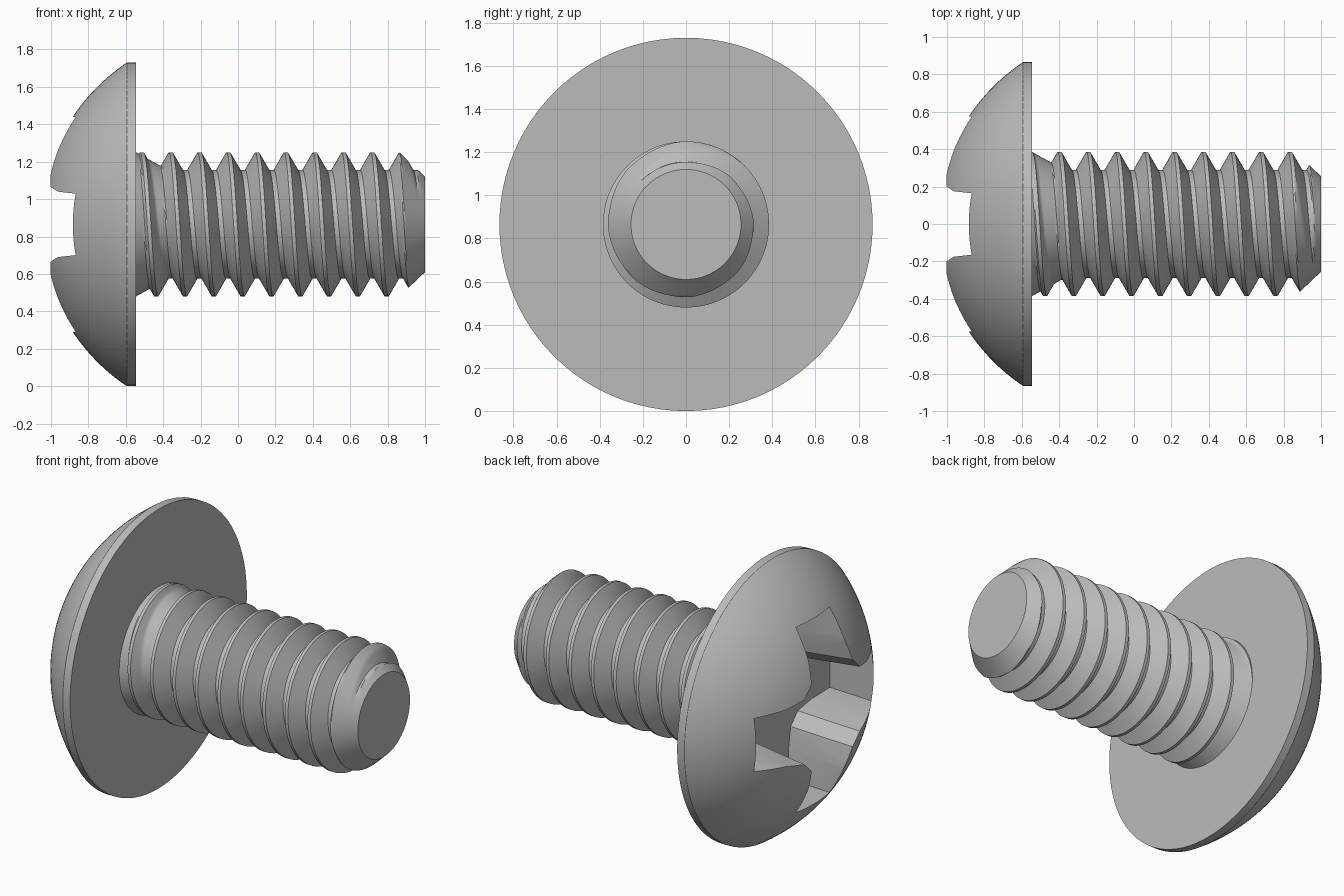
import bpy, bmesh, math
from mathutils import Vector

cube = bpy.data.objects.get("Cube")
if cube:
    bpy.data.objects.remove(cube, do_unlink=True)

AXIS_Z = 0.865          # height of the screw's axis, also the head radius
SEGS = 96
HEAD_BACK, TIP = -0.545, 1.0
PITCH, CREST, ROOT = 0.154, 0.385, 0.29

steel = bpy.data.materials.new("grey steel")
steel.use_nodes = True
steel.diffuse_color = (0.5, 0.5, 0.5, 1)
steel.node_tree.nodes["Principled BSDF"].inputs["Base Color"].default_value = (0.5, 0.5, 0.5, 1)


def finish(name, bm):
    bmesh.ops.recalc_face_normals(bm, faces=bm.faces[:])
    mesh = bpy.data.meshes.new(name)
    bm.to_mesh(mesh)
    bm.free()
    mesh.materials.append(steel)
    obj = bpy.data.objects.new(name, mesh)
    bpy.context.collection.objects.link(obj)
    return obj


def activate(obj):
    bpy.ops.object.select_all(action='DESELECT')
    obj.select_set(True)
    bpy.context.view_layer.objects.active = obj


def turned(name, profile_at):
    """Turn a profile of (x, radius) points, which may change with the turn, about the axis."""
    bm = bmesh.new()
    columns = []
    for i in range(SEGS + 1):
        a = math.tau * i / SEGS
        columns.append([bm.verts.new((x, -r * math.sin(a), AXIS_Z + r * math.cos(a)))
                        for x, r in profile_at(i / SEGS)])
    for left, right in zip(columns, columns[1:]):
        for j in range(len(left) - 1):
            bm.faces.new((left[j], right[j], right[j + 1], left[j + 1]))
    bmesh.ops.remove_doubles(bm, verts=bm.verts[:], dist=1e-5)
    return finish(name, bm)


# Domed head with a narrow cylindrical rim
def head_profile(turn):
    radius, centre = 1.04, -0.017
    edge = math.asin(AXIS_Z / radius)
    dome = [(centre - radius * math.cos(edge * k / 24), radius * math.sin(edge * k / 24))
            for k in range(25)]
    return dome + [(HEAD_BACK, AXIS_Z), (HEAD_BACK, 0)]


head = turned("head", head_profile)


# Cross recess: a slightly drafted prism with stepped inner corners
def cross_ring(bm, x):
    grow = -0.08 * (x + 1)
    half = [(0.175, 0.585), (0.178, 0.40), (0.20, 0.27)]
    quadrant = half + [(b, a) for a, b in reversed(half)]
    ring = []
    for k in range(4):
        for y, z in quadrant:
            y, z = y + grow, z + grow
            for _ in range(k):
                y, z = z, -y
            ring.append(bm.verts.new((x, y, AXIS_Z + z)))
    return ring


bm = bmesh.new()
outer, inner = cross_ring(bm, -1.1), cross_ring(bm, -0.6)
bm.faces.new(outer)
bm.faces.new(inner[::-1])
for k in range(len(outer)):
    n = (k + 1) % len(outer)
    bm.faces.new((outer[k], inner[k], inner[n], outer[n]))
cutter = finish("recess_cutter", bm)
cutter.hide_render = True

cut = head.modifiers.new("recess", 'BOOLEAN')
cut.operation = 'DIFFERENCE'
cut.solver = 'EXACT'
cut.object = cutter
activate(head)
bpy.ops.object.modifier_apply(modifier=cut.name)
bpy.data.objects.remove(cutter, do_unlink=True)

# Threaded shank: one pitch of thread, finely split along the flanks
FLANK, SPLIT = 0.0545, 8
corners = [(-0.01, CREST), (0.01, CREST), (0.01 + FLANK, ROOT),
           (PITCH - 0.01 - FLANK, ROOT), (PITCH - 0.01, CREST)]
tooth = []
for (x0, r0), (x1, r1) in zip(corners, corners[1:]):
    steps = 2 if r0 == r1 else SPLIT
    tooth += [(x0 + (x1 - x0) * s / steps, r0 + (r1 - r0) * s / steps) for s in range(steps)]


def shank_profile(turn):
    points = [(HEAD_BACK, 0)]
    for k in range(-4, 12):
        for dx, r in tooth:
            x = -0.36 + PITCH * (k + turn) + dx
            if x <= HEAD_BACK:
                x, r = HEAD_BACK, CREST
            elif x >= TIP:
                x, r = TIP, ROOT
            neck = CREST - 0.55 * (x - HEAD_BACK)      # run-out under the head
            bevel = 0.255 + 0.95 * (TIP - x)           # bevelled tip
            points.append((x, min(max(r, neck), bevel)))
    return points + [(TIP, 0)]


shank = turned("threaded_shank", shank_profile)

for obj in (head, shank):
    activate(obj)
    bpy.ops.object.shade_smooth_by_angle(angle=math.radians(30))
